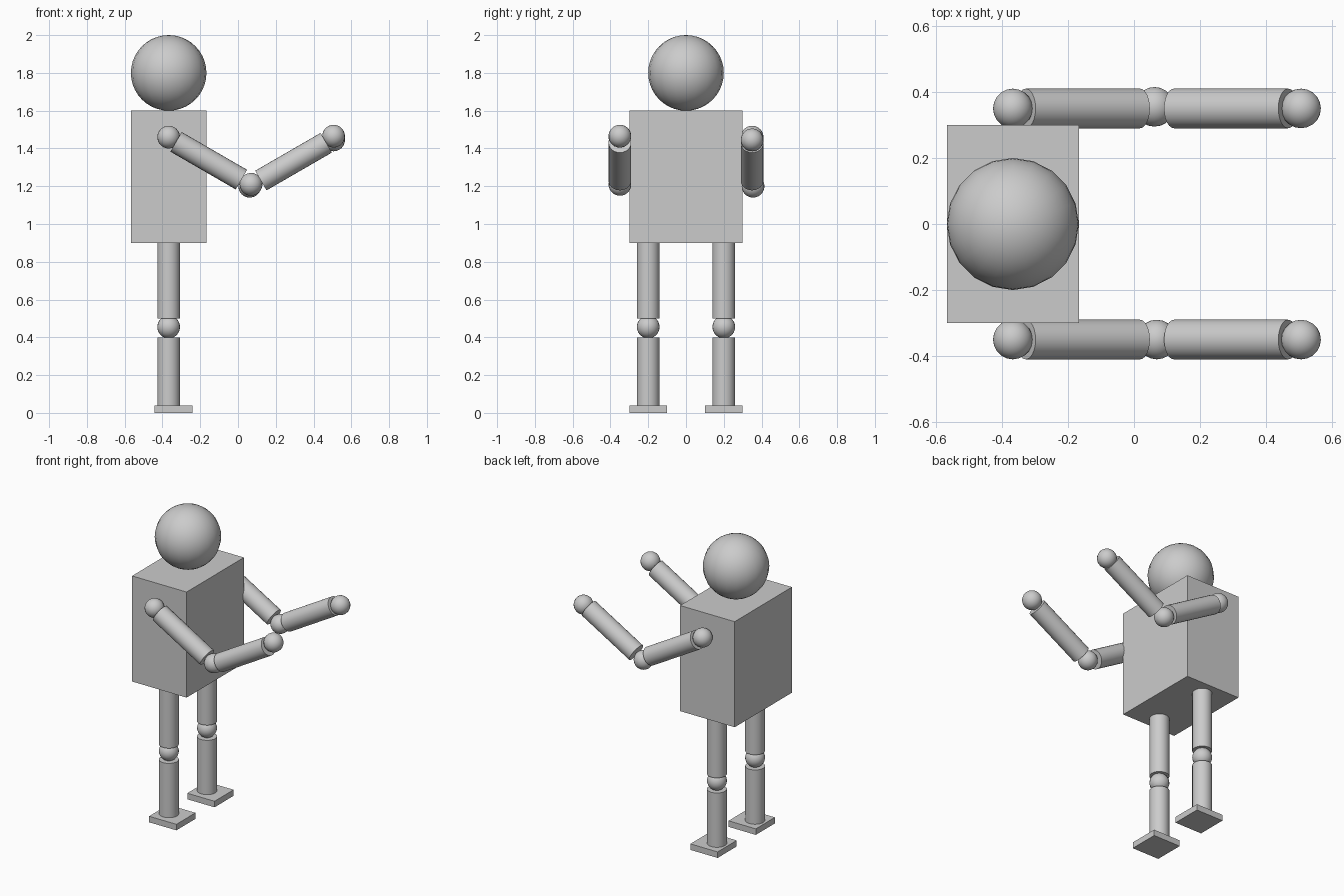
import bpy
import math
from mathutils import Vector

if "Cube" in bpy.data.objects:
    bpy.data.objects.remove(bpy.data.objects["Cube"])

CX = -0.367      # x of body axis
R = 0.06         # limb and joint radius


def smooth(obj):
    bpy.ops.object.shade_smooth_by_angle(angle=math.radians(35))
    return obj


def ball(name, loc, r=R):
    bpy.ops.mesh.primitive_uv_sphere_add(segments=20, ring_count=20, radius=r, location=loc)
    obj = bpy.context.object
    obj.name = name
    return smooth(obj)


def rod(name, a, b, r=R):
    a, b = Vector(a), Vector(b)
    bpy.ops.mesh.primitive_cylinder_add(vertices=24, radius=r, depth=(b - a).length,
                                        location=(a + b) / 2)
    obj = bpy.context.object
    obj.name = name
    obj.rotation_euler = (b - a).to_track_quat('Z', 'Y').to_euler()
    return smooth(obj)


def box(name, loc, size):
    bpy.ops.mesh.primitive_cube_add(size=1, location=loc)
    obj = bpy.context.object
    obj.name = name
    obj.scale = size
    return obj


# Torso and head
box("torso", (CX, 0, 1.25), (0.4, 0.6, 0.7))
ball("head", (CX, 0, 1.8), 0.2)

# The two arms differ slightly in elbow and hand position
arms = {
    "near": (-0.35, (0.069, -0.35, 1.21), 1.465),
    "far": (0.35, (0.062, 0.355, 1.2), 1.445),
}
for side, (y, elbow, hand_z) in arms.items():
    ball(f"{side}_shoulder", (CX, y, 1.46))
    rod(f"{side}_upper_arm", (-0.328, y, 1.435), (0.018, y, 1.235))
    ball(f"{side}_elbow", elbow)
    rod(f"{side}_forearm", (0.121, y, 1.23), (0.467, y, 1.43))
    ball(f"{side}_hand", (0.506, y, hand_z))

# Legs and feet
for side, y in (("near", -0.2), ("far", 0.2)):
    rod(f"{side}_thigh", (CX, y, 0.5), (CX, y, 0.9))
    ball(f"{side}_knee", (CX, y, 0.455))
    rod(f"{side}_shin", (CX, y, 0.04), (CX, y, 0.4))
    box(f"{side}_foot", (CX + 0.025, y, 0.02), (0.2, 0.2, 0.04))
